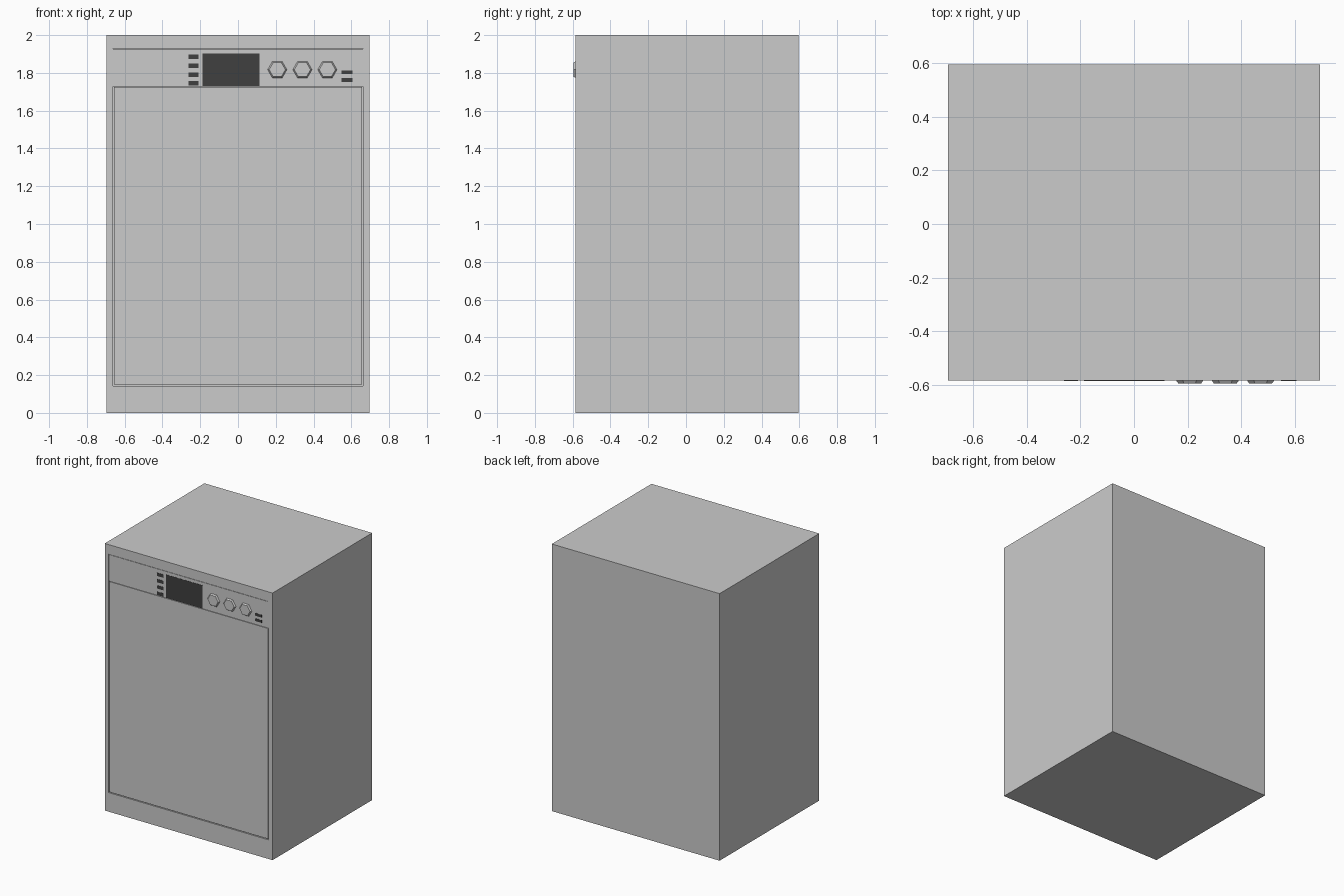
import bpy, bmesh, math
from mathutils import Matrix

if "Cube" in bpy.data.objects:
    bpy.data.objects.remove(bpy.data.objects["Cube"])

FRONT, BACK = -0.584, 0.595
HALF_W = 0.695


def material(name, v):
    m = bpy.data.materials.new(name)
    m.diffuse_color = (v, v, v, 1)
    m.use_nodes = True
    m.node_tree.nodes["Principled BSDF"].inputs["Base Color"].default_value = m.diffuse_color
    return m


grey = material("light_grey", 0.6)
dark = material("dark_grey", 0.05)


def finish(name, bm, mat):
    bmesh.ops.recalc_face_normals(bm, faces=bm.faces)
    me = bpy.data.meshes.new(name)
    bm.to_mesh(me)
    bm.free()
    me.materials.append(mat)
    ob = bpy.data.objects.new(name, me)
    bpy.context.collection.objects.link(ob)
    return ob


def box_mesh(x0, x1, y0, y1, z0, z1):
    bm = bmesh.new()
    bmesh.ops.create_cube(bm, size=1)
    for v in bm.verts:
        v.co = (x1 if v.co.x > 0 else x0,
                y1 if v.co.y > 0 else y0,
                z1 if v.co.z > 0 else z0)
    return bm


def box(name, mat, *dims):
    return finish(name, box_mesh(*dims), mat)


# Cabinet with a shallow recess in the front for door and control panel
OPEN_X, OPEN_Z0, OPEN_Z1, DEPTH = 0.663, 0.143, 1.928, 0.02
bm = box_mesh(-HALF_W, HALF_W, FRONT, BACK, 0, 2)
bm.normal_update()
face = min(bm.faces, key=lambda f: f.calc_center_median().y)
bmesh.ops.inset_individual(bm, faces=[face], thickness=0.03)
for v in face.verts:
    v.co.x = math.copysign(OPEN_X, v.co.x)
    v.co.z = OPEN_Z1 if v.co.z > 1 else OPEN_Z0
ext = bmesh.ops.extrude_discrete_faces(bm, faces=[face])
for v in ext["faces"][0].verts:
    v.co.y += DEPTH
finish("cabinet", bm, grey)

# Control panel and door fill the recess, leaving narrow seams
box("control_panel", grey, -0.661, 0.661, FRONT, FRONT + DEPTH, 1.728, 1.926)
box("door", grey, -0.657, 0.657, FRONT, FRONT + DEPTH, 0.149, 1.725)

# Display and flat buttons
PLATE = FRONT - 0.0015
box("display", dark, -0.187, 0.114, PLATE, FRONT + 0.005, 1.730, 1.903)
for i, z in enumerate((1.885, 1.838, 1.791, 1.744)):
    box(f"left_button_{i + 1}", dark, -0.262, -0.209, PLATE, FRONT + 0.005, z - 0.012, z + 0.012)
for i, z in enumerate((1.803, 1.763)):
    box(f"right_button_{i + 1}", dark, 0.549, 0.606, PLATE, FRONT + 0.005, z - 0.010, z + 0.010)

# Tapered hexagonal knobs
for i, x in enumerate((0.208, 0.341, 0.473)):
    bm = bmesh.new()
    bmesh.ops.create_cone(bm, cap_ends=True, segments=6, radius1=0.051, radius2=0.043, depth=0.011)
    # stand the cone facing -y with corners pointing left and right
    for v in bm.verts:
        a = round(math.atan2(v.co.y, v.co.x) / (math.pi / 3) - 0.5 + 1e-4) * math.pi / 3
        r = math.hypot(v.co.x, v.co.y)
        v.co.x, v.co.y = r * math.cos(a), r * math.sin(a)
    bm.transform(Matrix.Translation((x, FRONT - 0.0055, 1.817)) @ Matrix.Rotation(math.pi / 2, 4, "X"))
    finish(f"knob_{i + 1}", bm, grey)
